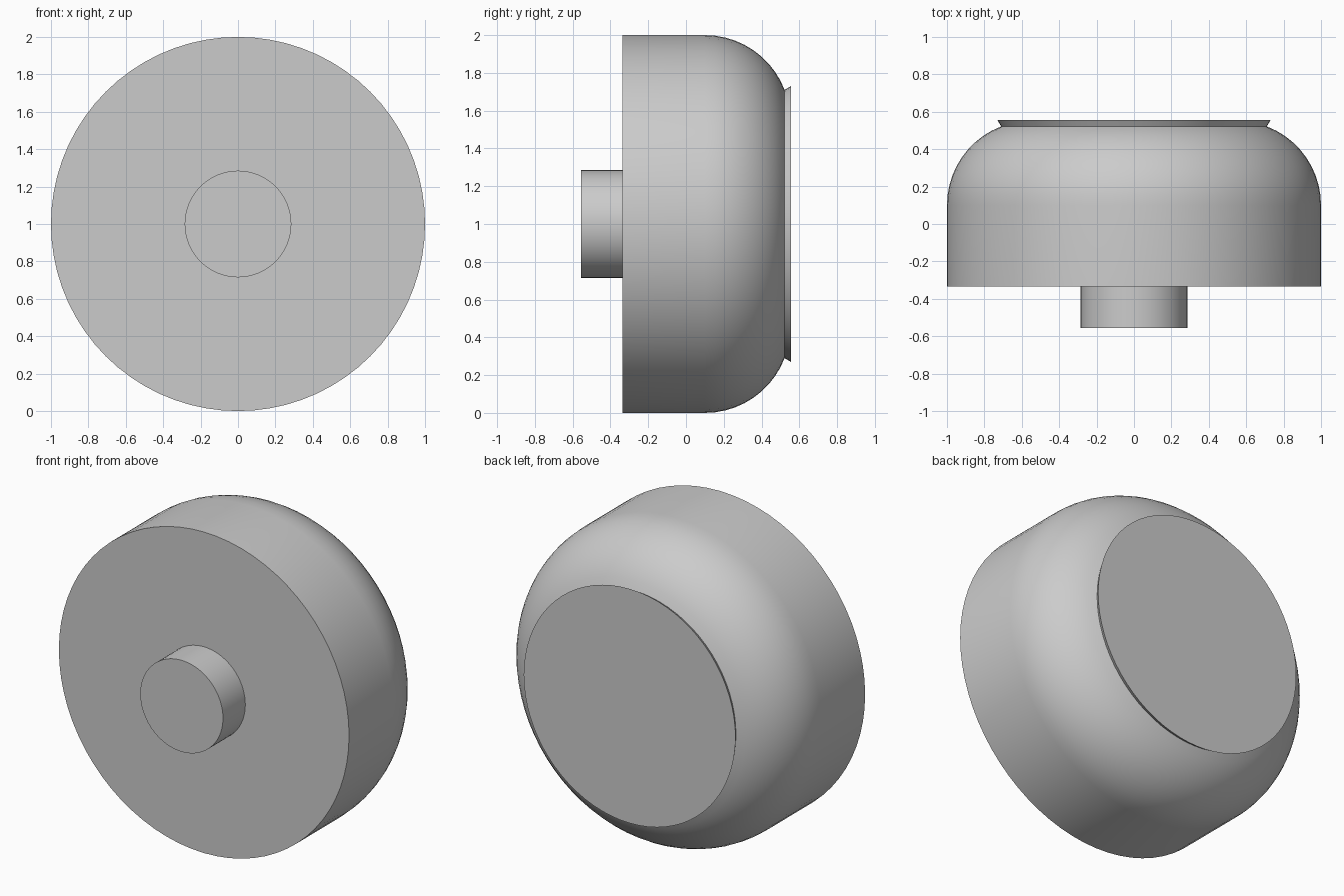
import bpy, bmesh, math
from mathutils import Matrix, Vector

cube = bpy.data.objects.get("Cube")
if cube:
    bpy.data.objects.remove(cube, do_unlink=True)

grey = bpy.data.materials.new("plain_grey")
grey.use_nodes = True
colour = (0.6, 0.6, 0.6, 1)
grey.diffuse_color = colour
grey.node_tree.nodes["Principled BSDF"].inputs["Base Color"].default_value = colour

SIDES = 72
CENTRE = Vector((0, 0, 1))


def turned(name, profile):
    """Revolve (radius, y) points about the horizontal y axis, closing both ends."""
    bm = bmesh.new()
    rings = []
    for r, y in profile:
        angles = [2 * math.pi * i / SIDES for i in range(SIDES)]
        rings.append([bm.verts.new(CENTRE + Vector((r * math.sin(a), y, r * math.cos(a))))
                      for a in angles])
    for low, high in zip(rings, rings[1:]):
        for i in range(SIDES):
            j = (i + 1) % SIDES
            bm.faces.new((low[i], low[j], high[j], high[i]))
    bm.faces.new(rings[0])
    bm.faces.new(rings[-1])
    bmesh.ops.recalc_face_normals(bm, faces=bm.faces)
    mesh = bpy.data.meshes.new(name)
    bm.to_mesh(mesh)
    bm.free()
    mesh.materials.append(grey)
    obj = bpy.data.objects.new(name, mesh)
    bpy.context.collection.objects.link(obj)
    bpy.ops.object.select_all(action='DESELECT')
    obj.select_set(True)
    bpy.context.view_layer.objects.active = obj
    bpy.ops.object.shade_smooth_by_angle(angle=math.radians(25))
    return obj


# Drum with a rounded rear shoulder and a thin flared rim
ARC, START, STEPS = 0.452, 0.10, 10
body = [(1, -0.335)]
for k in range(STEPS + 1):
    a = math.radians(69) * k / STEPS
    body.append((1 - ARC + ARC * math.cos(a), START + ARC * math.sin(a)))
body.append((0.73, 0.555))
turned("rounded_body", body)

# Short stub on the front face
turned("front_stub", [(0.285, -0.555), (0.285, -0.33)])
